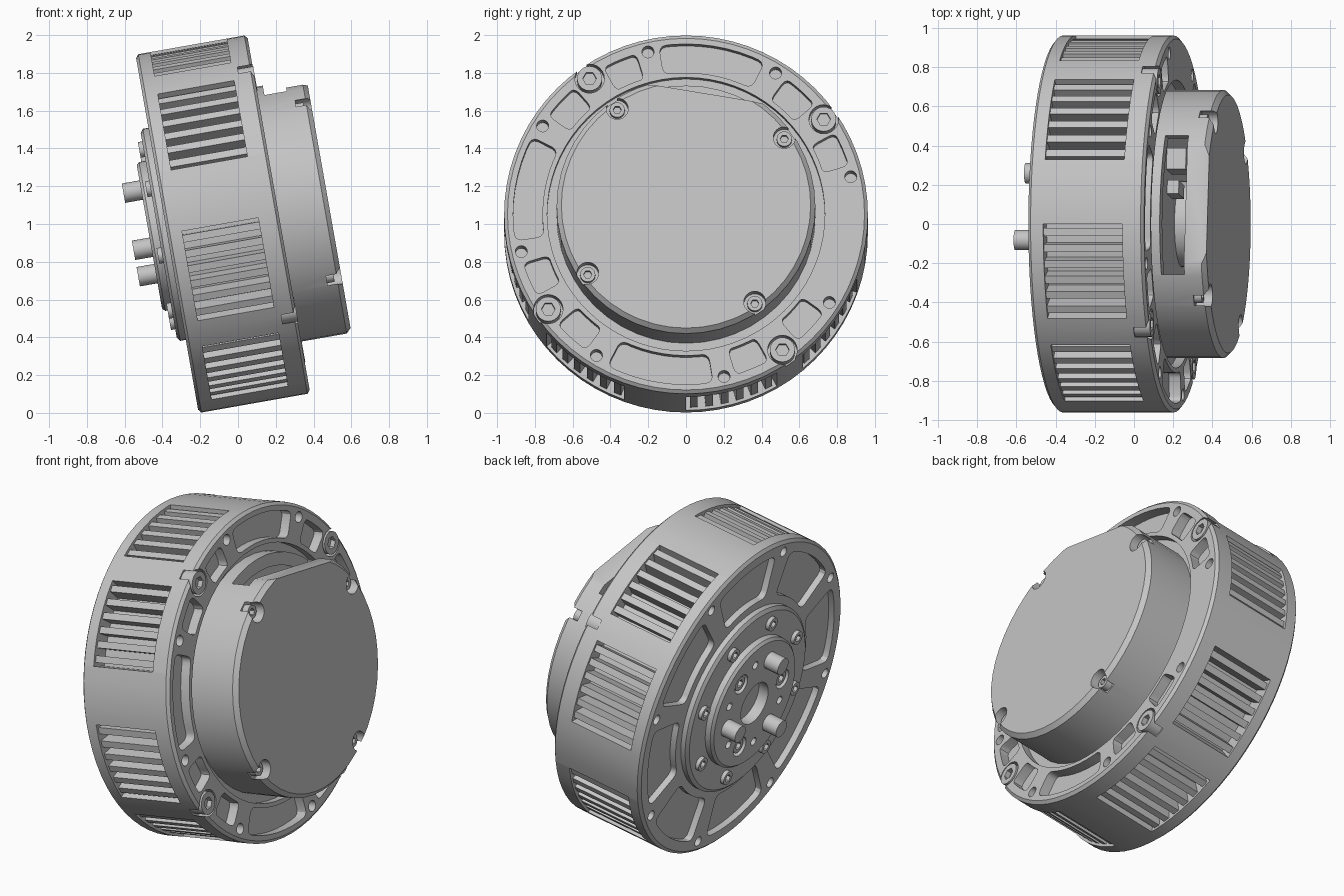
import bpy, bmesh
from math import cos, sin, radians, pi
from mathutils import Matrix

cube = bpy.data.objects.get("Cube")
if cube:
    bpy.data.objects.remove(cube, do_unlink=True)

grey = bpy.data.materials.new("light_grey_metal")
grey.use_nodes = True
grey.diffuse_color = (0.55, 0.55, 0.55, 1)
grey.node_tree.nodes["Principled BSDF"].inputs["Base Color"].default_value = (0.55, 0.55, 0.55, 1)

# The motor axis runs along x and is tipped up by ten degrees
PLACE = Matrix.Translation((-0.08, 0, 1)) @ Matrix.Rotation(radians(-10), 4, 'Y')
parts = []


# Outlines in the plane across the axis
def polar(angle, r):
    return r * cos(radians(angle)), r * sin(radians(angle))


def disc(r, angle=0, dist=0, sides=24):
    cy, cz = polar(angle, dist)
    return [(cy + r * cos(2 * pi * i / sides), cz + r * sin(2 * pi * i / sides)) for i in range(sides)]


def sector(a0, a1, r0, r1, steps=8):
    arc = [a0 + (a1 - a0) * i / steps for i in range(steps + 1)]
    return [polar(a, r1) for a in arc] + [polar(a, r0) for a in reversed(arc)]


def slab(angle, r0, r1, t0, t1):
    c, s = polar(angle, 1)
    return [(r * c - t * s, r * s + t * c) for r, t in ((r0, t0), (r1, t0), (r1, t1), (r0, t1))]


# Solids
def prism(bm, outline, u0, u1, soft=0):
    u0, u1 = sorted((u0, u1))
    lo = [bm.verts.new((u0, y, z)) for y, z in outline]
    hi = [bm.verts.new((u1, y, z)) for y, z in outline]
    n = len(outline)
    bm.faces.new(lo[::-1])
    bm.faces.new(hi)
    for i in range(n):
        j = (i + 1) % n
        bm.faces.new((lo[i], lo[j], hi[j], hi[i]))
    if soft:
        corners = (0, n // 2 - 1, n // 2, n - 1)
        edges = [bm.edges.get((lo[i], hi[i])) for i in corners]
        bmesh.ops.bevel(bm, geom=edges, offset=soft, segments=3, profile=0.5, affect='EDGES')


def make(name, bm):
    mesh = bpy.data.meshes.new(name)
    bm.to_mesh(mesh)
    bm.free()
    mesh.materials.append(grey)
    ob = bpy.data.objects.new(name, mesh)
    bpy.context.collection.objects.link(ob)
    parts.append(ob)
    return ob


def solid(name, *prisms):
    bm = bmesh.new()
    for p in prisms:
        prism(bm, *p)
    return make(name, bm)


def lathe(name, profile, sides=72):
    bm = bmesh.new()
    rings = [[bm.verts.new((u, y, z)) for y, z in disc(r, sides=sides)] for u, r in profile]
    bm.faces.new(rings[0][::-1])
    bm.faces.new(rings[-1])
    for a, b in zip(rings, rings[1:]):
        for i in range(sides):
            j = (i + 1) % sides
            bm.faces.new((a[i], a[j], b[j], b[i]))
    return make(name, bm)


def cut(ob, *prisms):
    cutter = solid("cutter", *prisms)
    parts.remove(cutter)
    cutter.hide_render = True
    mod = ob.modifiers.new("cut", 'BOOLEAN')
    mod.operation, mod.solver, mod.object = 'DIFFERENCE', 'EXACT', cutter
    bpy.context.view_layer.objects.active = ob
    bpy.ops.object.modifier_apply(modifier=mod.name)
    bpy.data.objects.remove(cutter, do_unlink=True)


def screws(name, angles, dist, u_in, u_out, r):
    ob = solid(name, *[(disc(r, a, dist), u_in, u_out) for a in angles])
    socket = u_out - 0.03 * (1 if u_out > u_in else -1)
    cut(ob, *[(disc(r * 0.55, a, dist, 6), socket, 2 * u_out - socket) for a in angles])


quarters = [0, 90, 180, 270]
bolt_angles = [35 + q for q in quarters]
hole_angles = [13 + 45 * k for k in range(8)]

# Main housing with finned side windows
body = lathe("housing", [(-0.3, 0.945), (-0.285, 0.963), (0.285, 0.963), (0.3, 0.945)])
windows = [s + q for q in quarters for s in (0, 40)]
cut(body, *[(sector(a, a + 30, 0.86, 1.1), -0.22, 0.19) for a in windows])
fins = []
for a in windows:
    for i in range(6):
        mid = a + 5 * i + 2.5
        fins.append((sector(mid - 1.2, mid + 1.2, 0.85, 0.947, 1), -0.225, 0.195))
solid("cooling_fins", *fins)

# Cap side of the housing: seat, pockets, bolt counterbores and holes
cut(body, (disc(0.735, sides=72), 0.25, 0.4))
pockets = []
for q in quarters:
    pockets += [(sector(17 + q, 29 + q, 0.76, 0.9), 0.24, 0.4, 0.035),
                (sector(41 + q, 54 + q, 0.76, 0.9), 0.24, 0.4, 0.035)]
    if q != 270:
        pockets.append((sector(63 + q, 99 + q, 0.76, 0.915), 0.24, 0.4, 0.035))
cut(body, *pockets)
cut(body, *[(disc(0.078, a, 0.89), 0.22, 0.4) for a in bolt_angles],
    *[(disc(0.032, a, 0.895, 16), 0.22, 0.4) for a in hole_angles])
screws("housing_bolts", bolt_angles, 0.89, 0.2, 0.303, 0.066)

# Output side of the housing: ribbed plate with eight pockets
cut(body, *[(sector(a + 5, a + 40, 0.62, 0.885), -0.4, -0.262, 0.04) for a in hole_angles],
    *[(disc(0.03, a, 0.895, 16), -0.4, -0.24) for a in hole_angles])

# Output hub
pin_angles = [108, 228, 348]
hub = lathe("output_hub", [(-0.395, 0.385), (-0.38, 0.4), (-0.345, 0.4), (-0.345, 0.55),
                           (-0.33, 0.57), (-0.25, 0.57)])
cut(hub, (disc(0.13, sides=32), -0.5, -0.33),
    *[(disc(0.06, a + 60, 0.265), -0.5, -0.36) for a in pin_angles],
    *[(disc(0.025, a + d, 0.28, 12), -0.5, -0.36) for a in pin_angles for d in (30, 90)])
screws("hub_bolts", [a + 60 for a in pin_angles], 0.265, -0.34, -0.385, 0.045)
screws("flange_screws", hole_angles, 0.475, -0.32, -0.368, 0.042)
solid("drive_pins", *[(disc(0.052, a, 0.265), -0.35, -0.49) for a in pin_angles])

# Electronics cap, flattened on top with an open hollow behind its face
TOP = 80.5
cap = lathe("electronics_cap", [(0.24, 0.685), (0.545, 0.685), (0.57, 0.66)], 48)
cut(cap, (disc(0.61, sides=48), 0.33, 0.46))
cut(cap, (slab(TOP, 0.3, 0.9, -0.36, 0.36), 0.335, 0.455))
cut(cap, (slab(TOP, 0.61, 0.9, -0.5, 0.5), 0.4, 0.7))
cut(cap, *[(disc(0.058, a, 0.635), 0.49, 0.7) for a in bolt_angles])
screws("cap_screws", bolt_angles, 0.635, 0.47, 0.53, 0.04)

# Parts inside the hollow
lathe("bearing", [(0.32, 0.22), (0.4, 0.22), (0.41, 0.2), (0.41, 0.12), (0.36, 0.12)], 40)
solid("connectors", (slab(TOP, 0.34, 0.5, -0.31, -0.2), 0.32, 0.43),
      (slab(TOP, 0.3, 0.46, -0.15, -0.08), 0.32, 0.39))

# Tilt, place and shade everything
bpy.ops.object.select_all(action='DESELECT')
for ob in parts:
    ob.data.transform(PLACE)
    ob.select_set(True)
bpy.context.view_layer.objects.active = body
bpy.ops.object.shade_smooth_by_angle(angle=radians(30))
